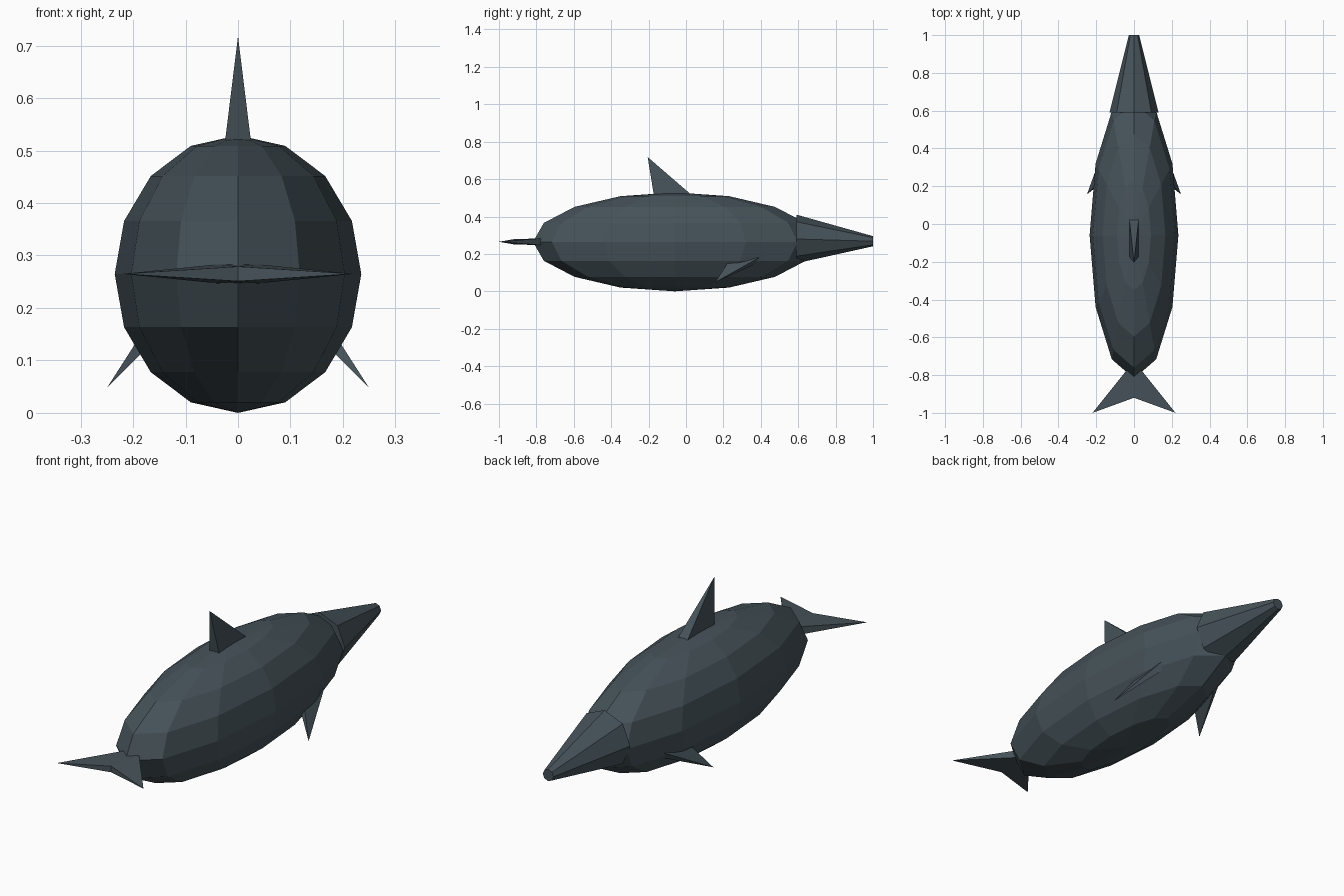
import bpy, bmesh
from math import cos, sin, pi
from mathutils import Matrix

if "Cube" in bpy.data.objects:
    bpy.data.objects.remove(bpy.data.objects["Cube"])

slate = bpy.data.materials.new("slate_skin")
slate.diffuse_color = (0.06, 0.085, 0.1, 1)
slate.use_nodes = True
slate.node_tree.nodes["Principled BSDF"].inputs["Base Color"].default_value = slate.diffuse_color


def finish(name, bm):
    bmesh.ops.recalc_face_normals(bm, faces=bm.faces)
    mesh = bpy.data.meshes.new(name)
    bm.to_mesh(mesh)
    bm.free()
    obj = bpy.data.objects.new(name, mesh)
    mesh.materials.append(slate)
    bpy.context.collection.objects.link(obj)
    return obj


def pyramid(name, base, tip):
    bm = bmesh.new()
    ring = [bm.verts.new(p) for p in base]
    apex = bm.verts.new(tip)
    bm.faces.new(ring)
    for i in range(len(ring)):
        bm.faces.new((ring[i], ring[(i + 1) % len(ring)], apex))
    return finish(name, bm)


# Body: low-poly stretched sphere
bm = bmesh.new()
bmesh.ops.create_uvsphere(
    bm, u_segments=12, v_segments=8, radius=1,
    matrix=Matrix.Translation((0, -0.06, 0.2645)) @ Matrix.Diagonal((0.235, 0.758, 0.2645, 1)))
finish("body", bm)

# Beak: eight-sided tapered cone, drooping slightly
bm = bmesh.new()
rings = []
for y, z, r in ((0.59, 0.28, 0.13), (1.0, 0.268, 0.027)):
    rings.append([bm.verts.new((r * cos(i * pi / 4), y, z + r * sin(i * pi / 4))) for i in range(8)])
    bm.faces.new(rings[-1])
for i in range(8):
    j = (i + 1) % 8
    bm.faces.new((rings[0][i], rings[0][j], rings[1][j], rings[1][i]))
finish("beak", bm)

# Dorsal fin
pyramid("dorsal_fin",
        [(-0.025, 0.03, 0.515), (0.025, 0.03, 0.515), (0.025, -0.172, 0.515), (-0.025, -0.172, 0.515)],
        (0, -0.205, 0.718))

# Side fins
for side, name in ((1, "right_side_fin"), (-1, "left_side_fin")):
    pyramid(name,
            [(side * 0.165, 0.24, 0.18), (side * 0.165, 0.39, 0.18),
             (side * 0.142, 0.39, 0.155), (side * 0.142, 0.24, 0.155)],
            (side * 0.249, 0.157, 0.049))

# Tail flukes: thick root and centre, tapering to two points
bm = bmesh.new()
z0 = 0.265
root = [[bm.verts.new((x, -0.775, z0 + z)) for x in (-0.04, 0.04)] for z in (0.018, -0.018)]
notch = [bm.verts.new((0, -0.92, z0 + z)) for z in (0.014, -0.014)]
tips = [bm.verts.new((x, -1.0, z0)) for x in (-0.22, 0.22)]
bm.faces.new((root[0][0], root[0][1], root[1][1], root[1][0]))
for k in (0, 1):
    bm.faces.new((root[k][0], root[k][1], notch[k]))
    for s in (0, 1):
        bm.faces.new((root[k][s], notch[k], tips[s]))
for s in (0, 1):
    bm.faces.new((root[0][s], root[1][s], tips[s]))
    bm.faces.new((notch[0], notch[1], tips[s]))
finish("tail_flukes", bm)
